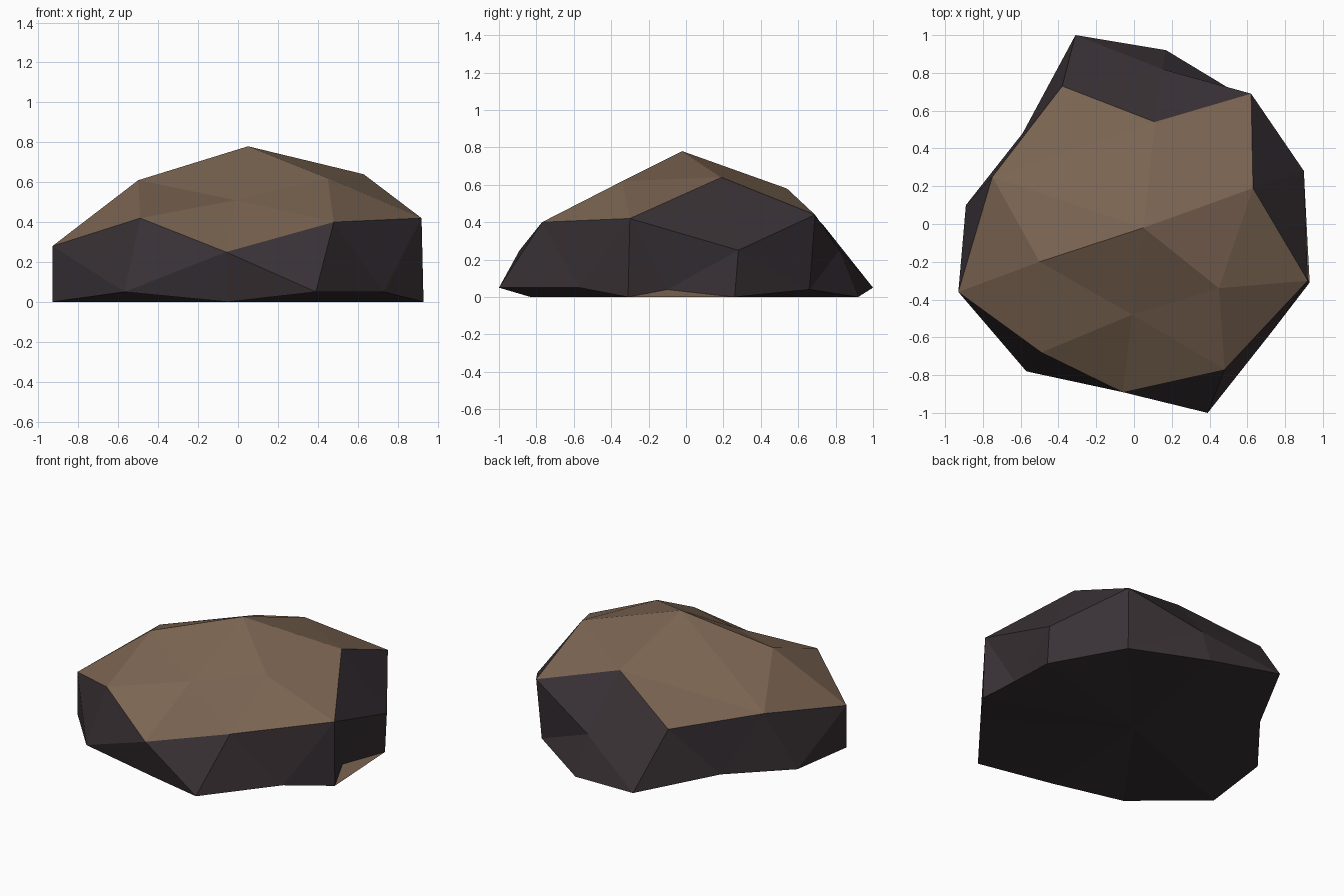
import bpy, bmesh
from mathutils import Vector

# Corner points of the boulder, grouped by height
crown = [(0.05, -0.02, 0.78), (0.63, 0.19, 0.64), (0.45, -0.34, 0.62),
         (-0.01, -0.48, 0.51), (-0.50, -0.20, 0.61), (0.11, 0.54, 0.58)]
shoulder = [(-0.38, 0.73, 0.39), (0.62, 0.69, 0.44), (0.92, -0.30, 0.42),
            (0.48, -0.77, 0.40), (-0.06, -0.89, 0.25), (-0.49, -0.68, 0.42),
            (-0.93, -0.36, 0.28), (-0.75, 0.25, 0.41), (0.90, 0.28, 0.25),
            (0.15, 0.82, 0.25)]
foot = [(-0.31, 1.0, 0.05), (0.60, 0.66, 0.04), (0.84, -0.10, 0.04),
        (0.73, -0.57, 0.05), (0.39, -1.0, 0.05), (-0.57, -0.78, 0.05),
        (-0.59, 0.48, 0.05), (-0.89, 0.10, 0.02)]
base = [(0.17, 0.92, 0), (0.90, 0.26, 0), (0.93, -0.31, 0),
        (-0.05, -0.83, 0), (-0.93, -0.36, 0), (0, 0, 0)]

# Skin the points: hull their directions on a sphere, then restore the true positions
centre = Vector((0, 0, 0.1))
bm = bmesh.new()
target = {}
for p in crown + shoulder + foot + base:
    d = Vector(p) - centre
    d.z *= 1.5
    v = bm.verts.new(d.normalized())
    target[v] = Vector(p)
bmesh.ops.convex_hull(bm, input=list(bm.verts))
for v in bm.verts:
    v.co = target[v]
bm.normal_update()

# Colour: light earth on upward facets, dark stone on the sides and underside
for f in bm.faces:
    f.material_index = 0 if f.normal.z > 0.72 else 1
    f.smooth = False

mesh = bpy.data.meshes.new("boulder")
bm.to_mesh(mesh)
bm.free()
for name, col in (("earth_top", (0.2, 0.13, 0.085, 1)), ("dark_stone", (0.04, 0.03, 0.035, 1))):
    m = bpy.data.materials.new(name)
    m.diffuse_color = col
    mesh.materials.append(m)
bpy.context.collection.objects.link(bpy.data.objects.new("boulder", mesh))
